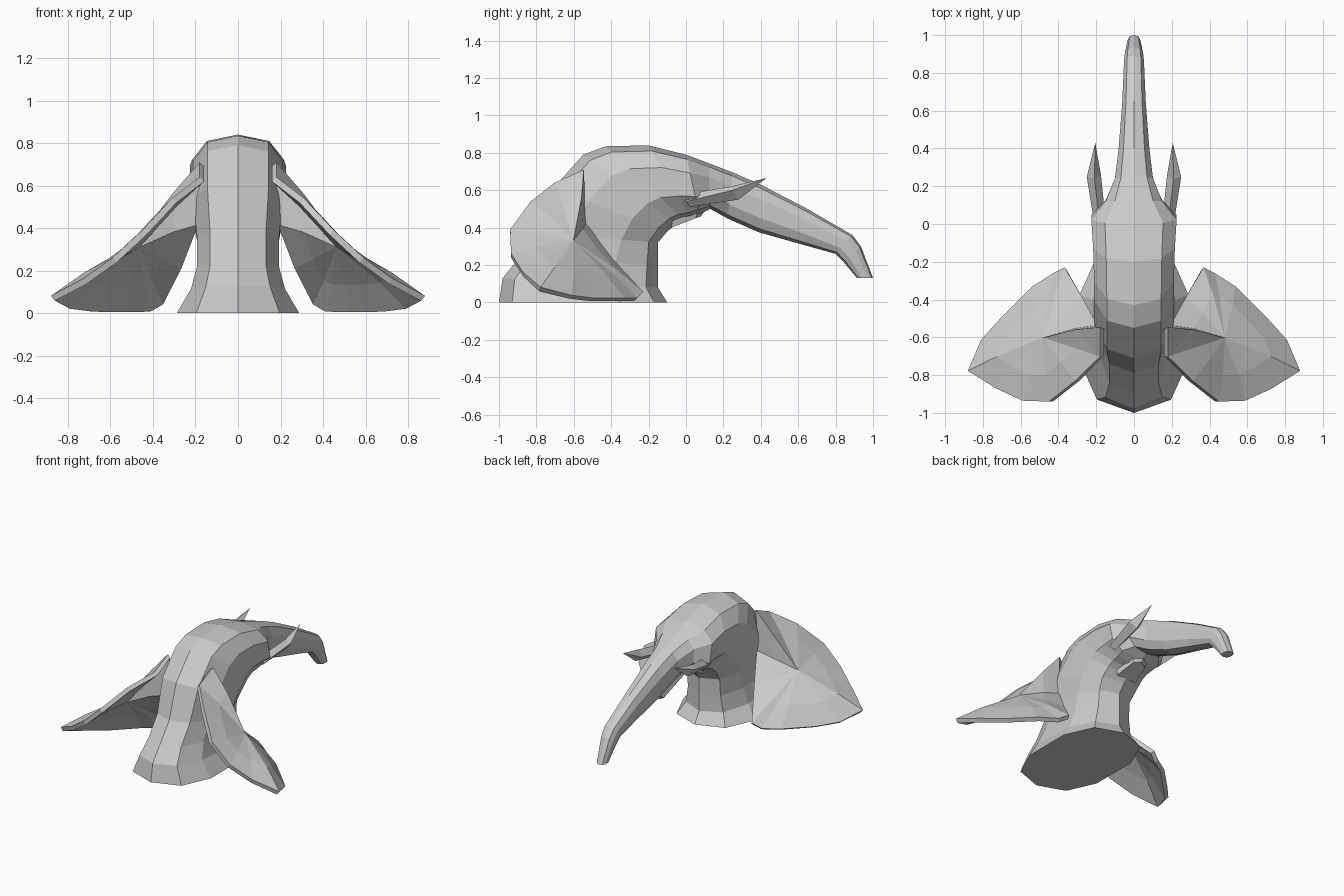
import bpy, bmesh, math
from mathutils import Vector

if "Cube" in bpy.data.objects:
    bpy.data.objects.remove(bpy.data.objects["Cube"])


def finish(bm, name, mirror=False, thickness=0.0):
    bmesh.ops.recalc_face_normals(bm, faces=bm.faces)
    mesh = bpy.data.meshes.new(name)
    bm.to_mesh(mesh)
    bm.free()
    ob = bpy.data.objects.new(name, mesh)
    bpy.context.collection.objects.link(ob)
    if thickness:
        mod = ob.modifiers.new("thickness", 'SOLIDIFY')
        mod.thickness = thickness
        mod.offset = 0
    if mirror:
        mod = ob.modifiers.new("mirror", 'MIRROR')
        mod.use_mirror_merge = False
    return ob


def bridge(bm, a, b):
    n = len(a)
    for i in range(n):
        bm.faces.new((a[i], a[(i + 1) % n], b[(i + 1) % n], b[i]))


def loft(name, rings, sides=10, power=0.8):
    """Each ring: upper point (y, z), lower point (y, z), half width."""
    bm = bmesh.new()
    loops = []
    for uy, uz, ly, lz, w in rings:
        up, low = Vector((0, uy, uz)), Vector((0, ly, lz))
        mid, half = (up + low) / 2, (up - low) / 2
        loop = []
        for i in range(sides):
            a = 2 * math.pi * i / sides
            c, s = math.cos(a), math.sin(a)
            c = math.copysign(abs(c) ** power, c) if abs(c) > 1e-6 else 0
            s = math.copysign(abs(s) ** power, s) if abs(s) > 1e-6 else 0
            loop.append(bm.verts.new(mid + half * c + Vector((w * s, 0, 0))))
        loops.append(loop)
    for a, b in zip(loops, loops[1:]):
        bridge(bm, a, b)
    bm.faces.new(loops[0])
    bm.faces.new(loops[-1])
    return finish(bm, name)


# neck, skull and trunk in one sweep
loft("neck_head_and_trunk", [
    (-1.00, 0.00, -0.10, 0.00, 0.30),
    (-0.98, 0.13, -0.15, 0.08, 0.23),
    (-0.90, 0.23, -0.15, 0.20, 0.20),
    (-0.79, 0.37, -0.15, 0.32, 0.20),
    (-0.71, 0.61, -0.10, 0.38, 0.22),
    (-0.55, 0.79, -0.05, 0.42, 0.22),
    (-0.43, 0.835, -0.01, 0.44, 0.22),
    (-0.20, 0.84, 0.03, 0.45, 0.225),
    (0.00, 0.79, 0.07, 0.47, 0.235),
    (0.12, 0.745, 0.13, 0.50, 0.155),
    (0.25, 0.695, 0.22, 0.45, 0.105),
    (0.40, 0.63, 0.39, 0.375, 0.085),
    (0.65, 0.50, 0.62, 0.31, 0.065),
    (0.89, 0.36, 0.80, 0.26, 0.055),
    (0.935, 0.30, 0.84, 0.22, 0.05),
    (1.00, 0.13, 0.915, 0.13, 0.035),
])

# lower lip
bm = bmesh.new()
lip = [bm.verts.new(p) for p in
       ((-0.09, -0.06, 0.50), (0.09, -0.06, 0.50), (0.06, 0.07, 0.50),
        (0, 0.10, 0.49), (-0.06, 0.07, 0.50))]
low = [bm.verts.new(p) for p in
       ((-0.08, -0.08, 0.40), (0.08, -0.08, 0.40), (0.05, 0.05, 0.45),
        (0, 0.08, 0.46), (-0.05, 0.05, 0.45))]
bridge(bm, lip, low)
bm.faces.new(lip)
bm.faces.new(low)
finish(bm, "lower_lip")

# ears: cupped sheets from outer edge to centre, mirrored
edge = [(0.17, -0.55, 0.70), (0.17, -0.70, 0.63), (0.30, -0.83, 0.53),
        (0.44, -0.94, 0.38), (0.58, -0.935, 0.25), (0.72, -0.87, 0.15),
        (0.87, -0.78, 0.07), (0.80, -0.62, 0.03), (0.69, -0.50, 0.015),
        (0.53, -0.34, 0.015), (0.42, -0.27, 0.015), (0.36, -0.24, 0.05),
        (0.27, -0.40, 0.22), (0.19, -0.55, 0.42)]
centre = Vector((0.46, -0.62, 0.31))
bulge = Vector((0.6, 0.58, 0.55)) * 0.02
bm = bmesh.new()
outer = [bm.verts.new(p) for p in edge]
inner = [bm.verts.new(centre.lerp(Vector(p), 0.6) + bulge) for p in edge]
hub = bm.verts.new(centre + bulge)
bridge(bm, outer, inner)
for i, v in enumerate(inner):
    bm.faces.new((v, inner[(i + 1) % len(inner)], hub))
bmesh.ops.triangulate(bm, faces=bm.faces)
finish(bm, "ears", mirror=True, thickness=0.03)

# tusks: thin four-sided blades, mirrored
bm = bmesh.new()
root = [bm.verts.new(p) for p in ((0.21, 0.00, 0.54), (0.18, 0.0, 0.58),
                                  (0.15, 0.02, 0.54), (0.18, 0.02, 0.51))]
mid = [bm.verts.new(p) for p in ((0.25, 0.25, 0.60), (0.21, 0.24, 0.62),
                                 (0.175, 0.26, 0.58), (0.21, 0.28, 0.55))]
tip = bm.verts.new((0.205, 0.43, 0.665))
bridge(bm, root, mid)
bm.faces.new(root)
for i in range(4):
    bm.faces.new((mid[i], mid[(i + 1) % 4], tip))
finish(bm, "tusks", mirror=True)
